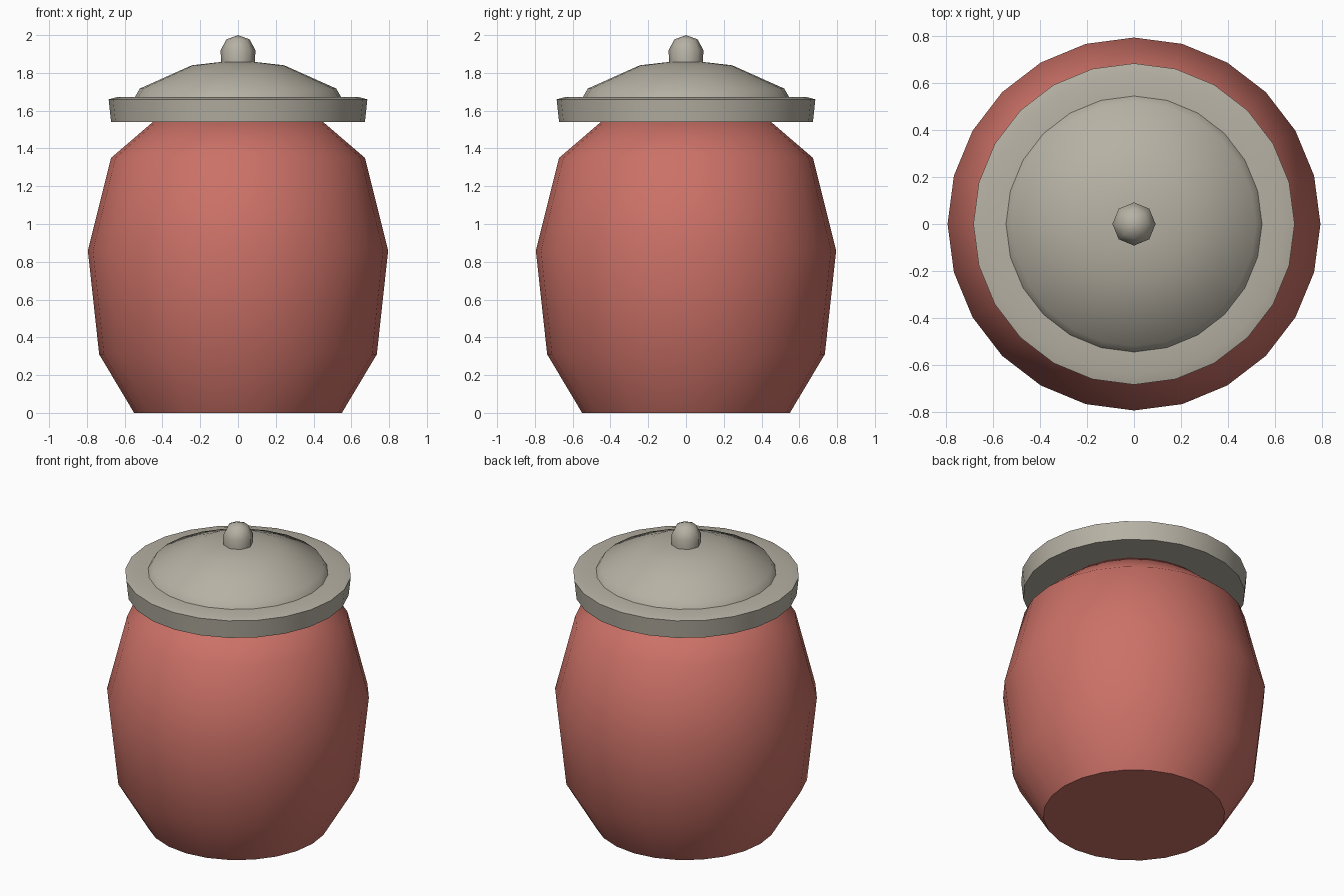
import bpy
import bmesh
import math

cube = bpy.data.objects.get("Cube")
if cube:
    bpy.data.objects.remove(cube, do_unlink=True)


def make_material(name, color):
    mat = bpy.data.materials.new(name)
    mat.use_nodes = True
    mat.diffuse_color = color
    mat.node_tree.nodes["Principled BSDF"].inputs["Base Color"].default_value = color
    return mat


def turned(name, profile, sides, mat):
    """Turn an (r, z) profile, listed bottom to top, around the z axis."""
    bm = bmesh.new()
    rings = []
    for r, z in profile:
        if r == 0:
            rings.append([bm.verts.new((0, 0, z))] * sides)
        else:
            angles = [math.tau * i / sides for i in range(sides)]
            rings.append([bm.verts.new((r * math.cos(a), r * math.sin(a), z)) for a in angles])
    for low, high in zip(rings, rings[1:]):
        for i in range(sides):
            j = (i + 1) % sides
            corners = [low[i], low[j], high[j], high[i]]
            bm.faces.new(list(dict.fromkeys(corners)))
    # Close open ends with flat caps
    for ring in (rings[0], rings[-1]):
        if ring[0] is not ring[1]:
            bm.faces.new(ring)
    bmesh.ops.recalc_face_normals(bm, faces=bm.faces)
    mesh = bpy.data.meshes.new(name)
    bm.to_mesh(mesh)
    bm.free()
    mesh.materials.append(mat)
    obj = bpy.data.objects.new(name, mesh)
    bpy.context.collection.objects.link(obj)
    bpy.ops.object.select_all(action="DESELECT")
    obj.select_set(True)
    bpy.context.view_layer.objects.active = obj
    bpy.ops.object.shade_smooth_by_angle(angle=math.radians(50))
    return obj


clay = make_material("red clay", (0.60, 0.165, 0.135, 1))
stone = make_material("warm grey", (0.47, 0.44, 0.37, 1))

# Bulging pot with a flat base
turned("jar_body", [(0.55, 0), (0.735, 0.31), (0.795, 0.86), (0.672, 1.35), (0.445, 1.545)], 24, clay)

# Flared band of the lid
turned("lid_rim", [(0.672, 1.54), (0.685, 1.66), (0.64, 1.672), (0.5, 1.672)], 24, stone)

# Shallow dome of the lid
turned("lid_dome", [(0.548, 1.668), (0.52, 1.717), (0.245, 1.84), (0.09, 1.858), (0, 1.86)], 24, stone)

# Small faceted handle
turned("lid_knob", [(0.09, 1.85), (0.092, 1.92), (0.062, 1.977), (0, 2.0)], 8, stone)
